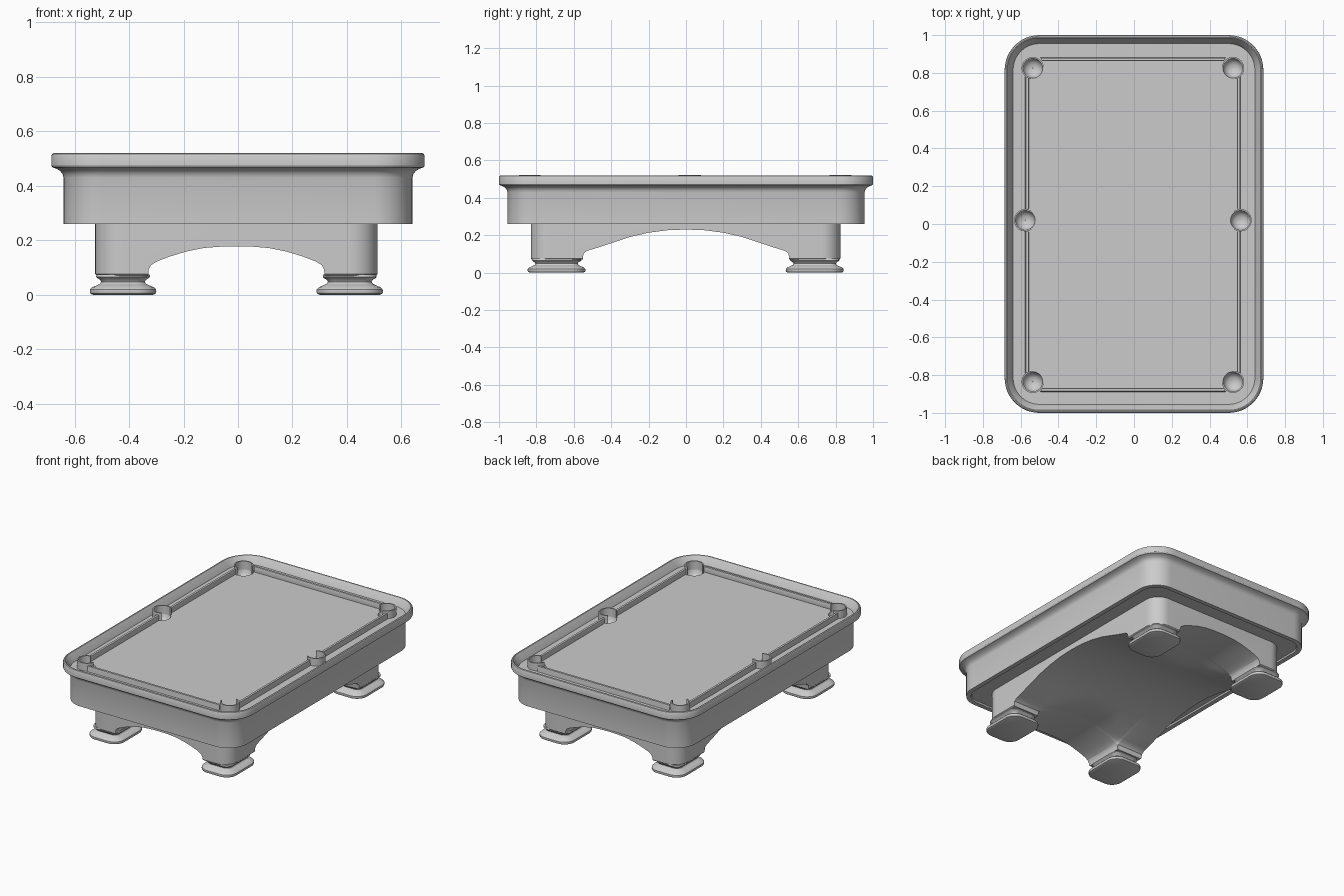
import bpy, bmesh, math

if "Cube" in bpy.data.objects:
    bpy.data.objects.remove(bpy.data.objects["Cube"])

SX = -0.006  # slight sideways offset of base and pockets


def finish(name, bm, angle=32):
    bmesh.ops.recalc_face_normals(bm, faces=bm.faces)
    me = bpy.data.meshes.new(name)
    bm.to_mesh(me)
    bm.free()
    ob = bpy.data.objects.new(name, me)
    bpy.context.collection.objects.link(ob)
    smooth(ob, angle)
    return ob


def smooth(ob, angle=32):
    bpy.ops.object.select_all(action='DESELECT')
    bpy.context.view_layer.objects.active = ob
    ob.select_set(True)
    bpy.ops.object.shade_smooth_by_angle(angle=math.radians(angle))


def rounded_rect(hx, hy, r, n=12):
    pts = []
    for i, (sx, sy) in enumerate([(1, 1), (-1, 1), (-1, -1), (1, -1)]):
        for k in range(n + 1):
            a = math.pi / 2 * (i + k / n)
            pts.append((sx * (hx - r) + r * math.cos(a), sy * (hy - r) + r * math.sin(a)))
    return pts


def rounded_stack(name, hx, hy, r, profile, cx=0, cy=0):
    """Closed solid from rounded rectangles; profile = (inset, z)."""
    bm = bmesh.new()
    rings = [[bm.verts.new((cx + x, cy + y, z)) for x, y in
              rounded_rect(hx - d, hy - d, max(r - d, 0.012))] for d, z in profile]
    for a, b in zip(rings, rings[1:]):
        for i in range(len(a)):
            j = (i + 1) % len(a)
            bm.faces.new((a[i], a[j], b[j], b[i]))
    bm.faces.new(rings[0])
    bm.faces.new(rings[-1])
    return finish(name, bm)


def subtract(ob, cutter):
    m = ob.modifiers.new("cut", 'BOOLEAN')
    m.operation, m.solver, m.object = 'DIFFERENCE', 'EXACT', cutter
    dg = bpy.context.evaluated_depsgraph_get()
    me = bpy.data.meshes.new_from_object(ob.evaluated_get(dg))
    ob.modifiers.clear()
    ob.data = me
    bpy.data.objects.remove(cutter)
    smooth(ob)


def interp(t, pts):
    t = abs(t)
    for (a, za), (b, zb) in zip(pts, pts[1:]):
        if t <= b:
            return za + (zb - za) * (t - a) / (b - a)
    return pts[-1][1]


# Cabinet: skirt, flared rail, raised lip and sunken bed
cabinet = rounded_stack("cabinet", 0.685, 1.0, 0.185, [
    (0.08, 0.27), (0.075, 0.26), (0.045, 0.26), (0.045, 0.43), (0.041, 0.444),
    (0.032, 0.455), (0.018, 0.463), (0.004, 0.468), (0, 0.474), (0, 0.511),
    (0.003, 0.517), (0.009, 0.52), (0.014, 0.519), (0.04, 0.482), (0.045, 0.47)])

# Pocket holes
pockets = [(SX + s * 0.53, y, math.atan2(d, s)) for s in (1, -1)
           for y, d in ((0.825, 1), (-0.835, -1))]
pockets += [(SX + s * 0.57, 0.02, math.atan2(0, s)) for s in (1, -1)]
bm = bmesh.new()
for x, y, a in pockets:
    ret = bmesh.ops.create_cone(bm, cap_ends=True, segments=32, radius1=0.053,
                                radius2=0.053, depth=0.2)
    bmesh.ops.translate(bm, verts=ret['verts'], vec=(x, y, 0.5))
subtract(cabinet, finish("pocket_cutter", bm))


# Pocket cups: full bowl below the bed, raised collar on the outer side
def revolve(bm, x, y, start, sweep, profile, n, closed):
    cols = []
    for i in range(n + 1):
        a = start + sweep * i / n
        cols.append([bm.verts.new((x + r * math.cos(a), y + r * math.sin(a), z))
                     for r, z in profile])
    m = len(profile)
    for c, d in zip(cols, cols[1:]):
        for k in range(m if closed else m - 1):
            l = (k + 1) % m
            bm.faces.new((c[k], d[k], d[l], c[l]))
    if closed:
        bm.faces.new(cols[0])
        bm.faces.new(cols[-1])


bm = bmesh.new()
for x, y, a in pockets:
    sweep = math.radians(250)
    revolve(bm, x, y, a - sweep / 2, sweep,
            [(0.051, 0.465), (0.051, 0.521), (0.059, 0.521), (0.059, 0.465)], 28, True)
    revolve(bm, x, y, 0, 2 * math.pi,
            [(0.001, 0.422), (0.02, 0.424), (0.036, 0.432), (0.047, 0.446), (0.053, 0.47)],
            32, False)
bmesh.ops.remove_doubles(bm, verts=bm.verts, dist=0.0004)
finish("pocket_cups", bm)

# Cushions: ridge profile (outward offset, z, end trim)
ridge = [(0.004, 0.465, 0.008), (0, 0.498, 0.01), (0.003, 0.506, 0.008),
         (0.017, 0.506, 0), (0.021, 0.465, 0)]
bm = bmesh.new()


def cushion(place, t0, t1):
    ends = [[bm.verts.new(place(o, t, z)) for o, z, t in
             [(o, z, e0 + s * trim) for o, z, trim in ridge]]
            for e0, s in ((t0, 1), (t1, -1))]
    a, b = ends
    for i in range(5):
        j = (i + 1) % 5
        bm.faces.new((a[i], a[j], b[j], b[i]))
    bm.faces.new(a)
    bm.faces.new(b)


for s in (1, -1):
    cushion(lambda o, t, z: (t + SX, s * (0.865 + o) - 0.003, z), -0.49, 0.49)
    for t0, t1 in ((-0.79, -0.033), (0.073, 0.78)):
        cushion(lambda o, t, z: (SX + s * (0.55 + o), t, z), t0, t1)
finish("cushions", bm)

# Base: rounded block with a vaulted underside leaving four legs
base = rounded_stack("base", 0.518, 0.828, 0.1,
                     [(0.006, 0.07), (0, 0.076), (0, 0.275)], SX, -0.002)
arch_x = [(0, 0.177), (0.06, 0.176), (0.12, 0.171), (0.18, 0.159), (0.24, 0.141),
          (0.29, 0.122), (0.313, 0.108), (0.322, 0.09), (0.326, 0.04), (0.7, 0.04)]
arch_y = [(0, 0.23), (0.1, 0.226), (0.2, 0.213), (0.3, 0.19), (0.4, 0.157),
          (0.48, 0.13), (0.53, 0.115), (0.548, 0.1), (0.555, 0.04), (0.95, 0.04)]


def stations(pts):
    h = []
    for (a, _), (b, _) in zip(pts, pts[1:]):
        h += [a, (a + b) / 2]
    h.append(pts[-1][0])
    return sorted(set([-t for t in h] + h))


bm = bmesh.new()
xs, ys = stations(arch_x), stations(arch_y)
grid = []
for x in xs:
    row = []
    for y in ys:
        f, g = interp(x, arch_x), interp(y, arch_y)
        z = (f + g + math.sqrt((f - g) ** 2 + 0.02 ** 2)) / 2
        row.append(bm.verts.new((x + SX, y, z)))
    grid.append(row)
for a, b in zip(grid, grid[1:]):
    for j in range(len(ys) - 1):
        bm.faces.new((a[j], b[j], b[j + 1], a[j + 1]))
ext = bmesh.ops.extrude_face_region(bm, geom=bm.faces[:])
for v in ext['geom']:
    if isinstance(v, bmesh.types.BMVert):
        v.co.z = -0.1
subtract(base, finish("vault_cutter", bm))

# Feet
for sx, nx in ((-1, "left"), (1, "right")):
    for sy, ny in ((-1, "front"), (1, "back")):
        rounded_stack(f"{ny}_{nx}_foot", 0.122, 0.155, 0.075, [
            (0.012, 0), (0.003, 0.004), (0, 0.011), (0.001, 0.02), (0.009, 0.028),
            (0.026, 0.035), (0.038, 0.041), (0.042, 0.048), (0.038, 0.055),
            (0.028, 0.061), (0.023, 0.066), (0.025, 0.075)],
            SX + sx * 0.416, sy * 0.69 - 0.002)
